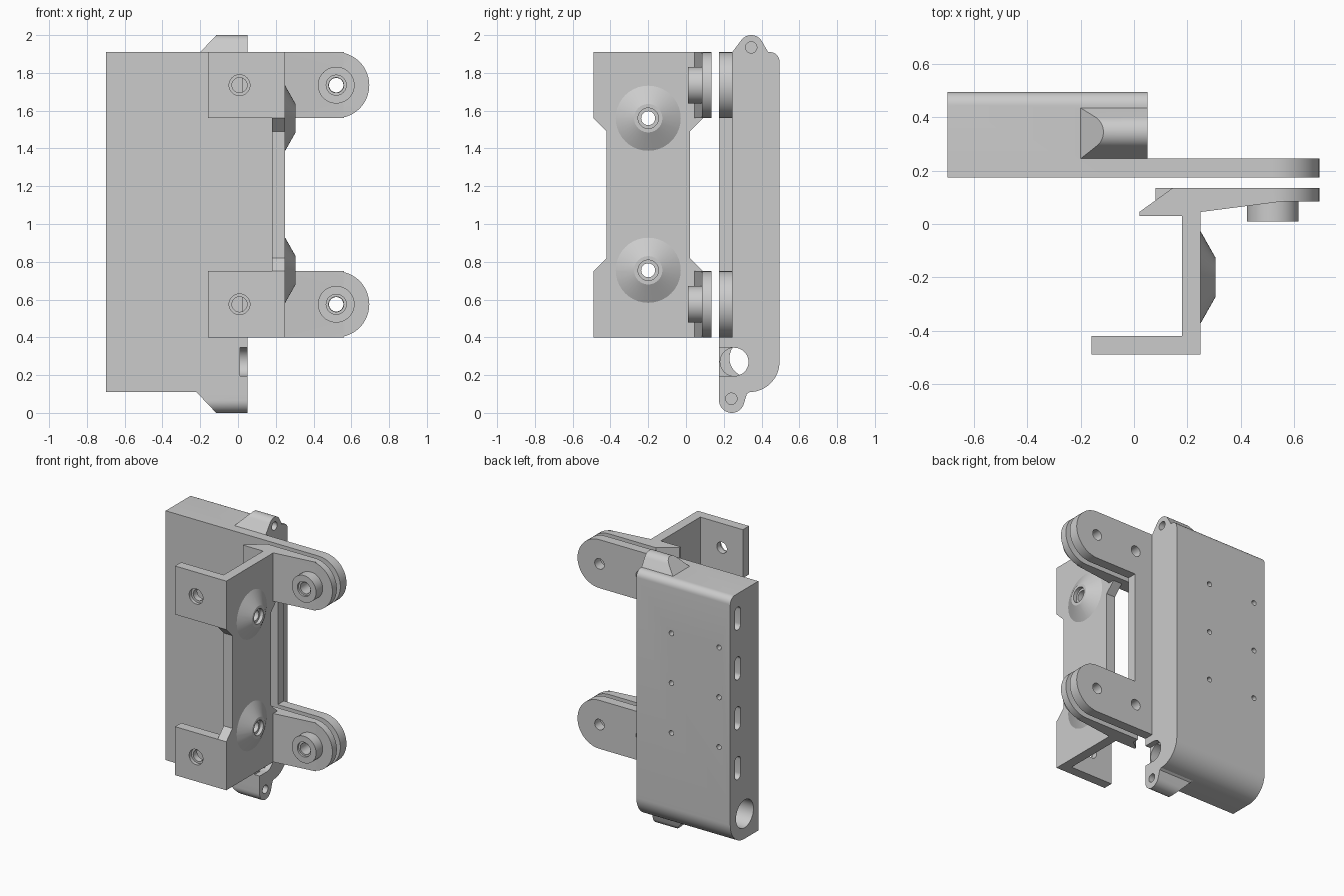
import bpy, bmesh
from math import cos, sin, radians

if "Cube" in bpy.data.objects:
    bpy.data.objects.remove(bpy.data.objects["Cube"])


def arc(cu, cv, r, a0, a1, n=16):
    return [(cu + r * cos(radians(a0 + (a1 - a0) * i / n)),
             cv + r * sin(radians(a0 + (a1 - a0) * i / n))) for i in range(n + 1)]


def circle(cu, cv, r, n=40):
    return arc(cu, cv, r, 0, 360, n)[:-1]


def place(axis, d, u, v):
    return {'x': (d, u, v), 'y': (u, d, v), 'z': (u, v, d)}[axis]


def loft(name, axis, a, b, pts, pts_b=None):
    """Solid between a profile at depth a and a profile at depth b."""
    bm = bmesh.new()
    la = [bm.verts.new(place(axis, a, *p)) for p in pts]
    lb = [bm.verts.new(place(axis, b, *p)) for p in (pts_b or pts)]
    n = len(la)
    bm.faces.new(la)
    bm.faces.new(lb)
    for i in range(n):
        j = (i + 1) % n
        bm.faces.new((la[i], la[j], lb[j], lb[i]))
    bmesh.ops.recalc_face_normals(bm, faces=bm.faces)
    me = bpy.data.meshes.new(name)
    bm.to_mesh(me)
    bm.free()
    ob = bpy.data.objects.new(name, me)
    bpy.context.collection.objects.link(ob)
    return ob


def rect(u0, u1, v0, v1):
    return [(u0, v0), (u1, v0), (u1, v1), (u0, v1)]


def cyl(axis, a, b, u, v, r, r2=None):
    return loft("cutter", axis, a, b, circle(u, v, r), circle(u, v, r2 or r))


def combine(base, parts, op):
    bpy.context.view_layer.objects.active = base
    for p in parts:
        m = base.modifiers.new("bool", 'BOOLEAN')
        m.operation, m.solver, m.object = op, 'EXACT', p
        bpy.ops.object.modifier_apply(modifier=m.name)
        bpy.data.objects.remove(p)


def smooth(ob):
    bpy.ops.object.select_all(action='DESELECT')
    ob.select_set(True)
    bpy.context.view_layer.objects.active = ob
    bpy.ops.object.shade_smooth_by_angle(angle=radians(25))


def slant(ob, z0, sign):
    # slide the left end of an ear so it slopes away from the case
    for v in ob.data.vertices:
        if v.co.x < -0.1:
            v.co.x += 0.95 * sign * (v.co.z - z0)


LEVELS = (0.575, 1.735)   # arm heights
R = 0.175                 # half height of an arm

# Case: long box with rounded back corners
case = loft("case", 'x', -0.70, 0.05,
            [(0.175, 0.11)] + arc(0.335, 0.27, 0.16, -90, 0)
            + arc(0.445, 1.86, 0.05, 0, 90, 8) + [(0.175, 1.91)])

# Screw ears on top and bottom of the case
top_ear = loft("top_ear", 'x', -0.20, 0.05,
               [(0.245, 1.88), (0.435, 1.88), (0.435, 1.91)]
               + arc(0.345, 1.935, 0.065, 30, 148) + [(0.245, 1.91)])
slant(top_ear, 1.91, 1)
bottom_ear = loft("bottom_ear", 'x', -0.22, 0.05,
                  [(0.175, 0.15)] + arc(0.242, 0.067, 0.067, 180, 340)
                  + [(0.322, 0.10), (0.35, 0.12), (0.35, 0.15)])
slant(bottom_ear, 0.11, -1)

# Front plate with two rounded hinge arms
lo, hi = LEVELS
plate = loft("hinge_plate", 'y', 0.175, 0.245,
             [(-0.1, lo - R)] + arc(0.52, lo, R, -90, 90, 32)
             + [(0.195, lo + R), (0.195, hi - R)]
             + arc(0.52, hi, R, -90, 90, 32) + [(-0.1, hi + R)])
combine(case, [plate, top_ear, bottom_ear], 'UNION')

# Holes in the case: arm holes, ear holes, vents, cable passage
cuts = [cyl('y', 0.1, 0.3, x, z, 0.038) for z in LEVELS for x in (0.52, 0.19)]
cuts[1] = cuts[1]
cuts += [cyl('x', -0.06, 0.1, 0.345, 1.935, 0.03),
         cyl('x', -0.06, 0.1, 0.24, 0.075, 0.03)]
cuts += [cyl('y', 0.42, 0.55, x, z, 0.018)
         for x in (-0.23, -0.61) for z in (0.81, 1.17, 1.53)]
cuts += [loft("cutter", 'x', -0.75, -0.62,
              arc(0.41, z + 0.05, 0.033, 0, 180, 12)
              + arc(0.41, z - 0.05, 0.033, 180, 360, 12))
         for z in (0.65, 1.01, 1.37, 1.73)]
cuts += [cyl('x', -0.75, 0.01, 0.33, 0.29, 0.1),
         cyl('x', -0.05, 0.1, 0.256, 0.27, 0.075),
         loft("cutter", 'x', 0.01, 0.1, rect(0.1, 0.256, 0.195, 0.345))]
combine(case, cuts, 'DIFFERENCE')
smooth(case)

# Bracket: notched web
bracket = loft("bracket", 'x', 0.18, 0.25,
               [(-0.49, 0.40), (0.135, 0.40), (0.135, 0.75), (0.09, 0.75),
                (0.02, 0.82), (0.02, 1.49), (0.09, 1.56), (0.135, 1.56),
                (0.135, 1.91), (-0.49, 1.91), (-0.49, 1.56), (-0.42, 1.49),
                (-0.42, 0.82), (-0.49, 0.75)])
parts, cuts = [], []
for z in LEVELS:
    a, b = z - R, z + R
    # front flange, hinge arm, arm gusset, inner lip and pivot boss
    left = 0.08 if z == lo else 0.145
    parts += [
        loft("flange", 'y', -0.49, -0.42, rect(-0.16, 0.25, a, b)),
        loft("arm", 'y', 0.085, 0.135,
             [(left, a)] + arc(0.52, z, R, -90, 90, 32) + [(left, b)]),
        loft("gusset", 'z', a, b,
             [(0.20, 0.045), (0.25, 0.045), (0.56, 0.085), (0.56, 0.09), (0.20, 0.09)]),
        loft("lip", 'z', a, b,
             [(0.02, 0.03), (0.20, 0.03), (0.20, 0.135), (0.145, 0.135), (0.02, 0.045)]),
        cyl('y', 0.01, 0.10, 0.52, z, 0.097)]
    # stepped holes in boss and flange
    cuts += [cyl('y', -0.05, 0.2, 0.52, z, 0.04),
             cyl('y', -0.05, 0.025, 0.52, z, 0.053),
             cyl('y', -0.55, -0.36, 0.008, z, 0.04),
             cyl('y', -0.55, -0.465, 0.008, z, 0.055)]
# Conical bosses on the web with stepped holes
for z in (0.755, 1.56):
    parts.append(cyl('x', 0.24, 0.305, -0.20, z, 0.19, 0.075))
    cuts += [cyl('x', 0.1, 0.4, -0.20, z, 0.037),
             cyl('x', 0.28, 0.4, -0.20, z, 0.054)]
combine(bracket, parts, 'UNION')
combine(bracket, cuts, 'DIFFERENCE')
smooth(bracket)
